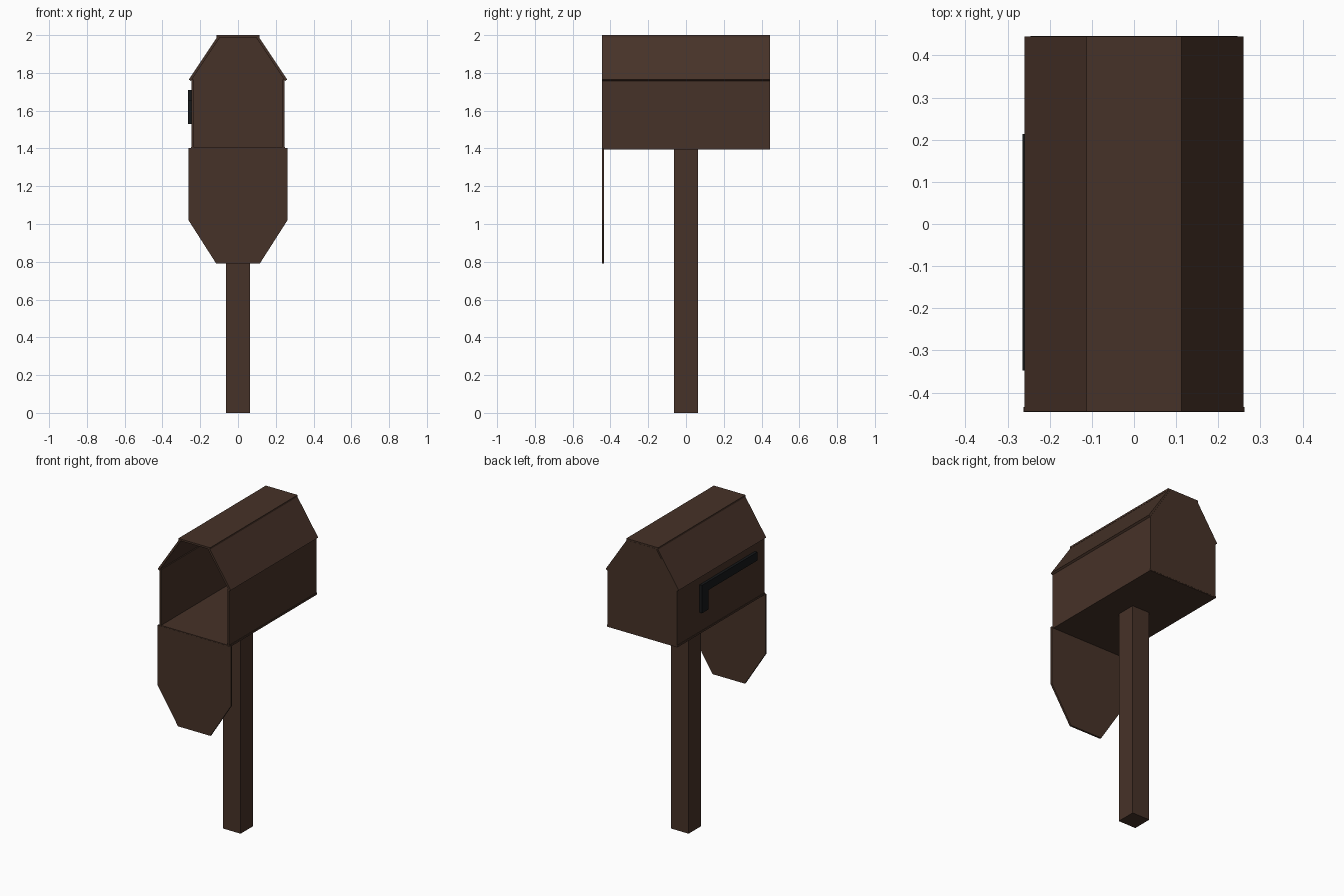
import bpy, bmesh

if "Cube" in bpy.data.objects:
    bpy.data.objects.remove(bpy.data.objects["Cube"])

def material(name, color):
    m = bpy.data.materials.new(name)
    m.diffuse_color = (*color, 1)
    m.use_nodes = True
    m.node_tree.nodes["Principled BSDF"].inputs["Base Color"].default_value = m.diffuse_color
    return m

wood = material("dark_wood", (0.062, 0.032, 0.021))
black = material("flag_black", (0.008, 0.009, 0.010))

def prism(name, pts, lo, hi, mat=wood, axis="y"):
    """Extrude a closed profile: (x, z) along y, or (y, z) along x."""
    bm = bmesh.new()
    def place(p, d):
        return (p[0], d, p[1]) if axis == "y" else (d, p[0], p[1])
    face = bm.faces.new([bm.verts.new(place(p, lo)) for p in pts])
    ext = bmesh.ops.extrude_face_region(bm, geom=[face])
    step = (0, hi - lo, 0) if axis == "y" else (hi - lo, 0, 0)
    bmesh.ops.translate(bm, vec=step,
                        verts=[v for v in ext["geom"] if isinstance(v, bmesh.types.BMVert)])
    bmesh.ops.recalc_face_normals(bm, faces=bm.faces[:])
    me = bpy.data.meshes.new(name)
    bm.to_mesh(me)
    bm.free()
    me.materials.append(mat)
    ob = bpy.data.objects.new(name, me)
    bpy.context.collection.objects.link(ob)
    return ob

def rect(x0, x1, z0, z1):
    return [(x0, z0), (x1, z0), (x1, z1), (x0, z1)]

def symmetric(half):
    return half + [(-x, z) for x, z in reversed(half)]

Y = 0.445

# Post and floor
prism("post", rect(-0.063, 0.063, 0, 1.397), -0.063, 0.063)
prism("floor", rect(-0.25, 0.25, 1.395, 1.407), -Y, Y)

# Side walls and sloping roof panels
for side, s in (("left", -1), ("right", 1)):
    prism(side + "_wall", rect(s * 0.236, s * 0.247, 1.4, 1.765), -Y, Y)
    slope = [(0.26, 1.765), (0.107, 1.995), (0.096, 1.988), (0.249, 1.757)]
    prism(side + "_roof_slope", [(s * x, z) for x, z in slope], -Y, Y)

# Flat roof strip
prism("roof_top", rect(-0.113, 0.113, 1.988, 2.0), -Y, Y)

# Back panel and open hanging door
prism("back_panel", symmetric([(0.245, 1.4), (0.245, 1.765), (0.1, 1.99)]), Y - 0.011, Y + 0.001)
prism("door", symmetric([(0.262, 1.402), (0.262, 1.02), (0.115, 0.79)]), -Y - 0.001, -Y + 0.011)

# Lowered signal flag on the left wall
prism("flag", [(0.213, 1.53), (0.213, 1.71), (-0.348, 1.71), (-0.348, 1.655),
               (0.15, 1.655), (0.15, 1.53)], -0.264, -0.246, black, "x")
